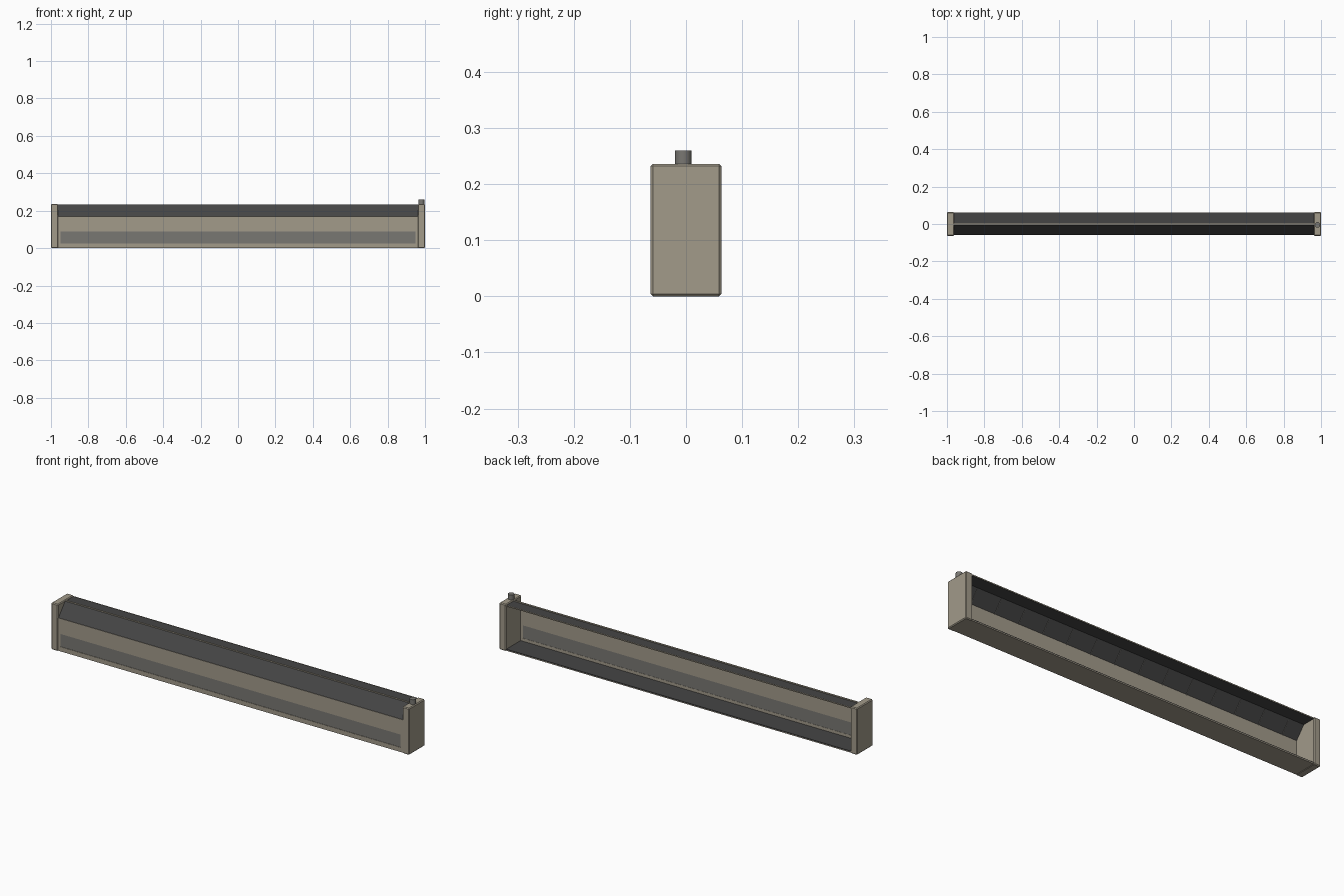
import bpy, bmesh

cube = bpy.data.objects.get("Cube")
if cube:
    bpy.data.objects.remove(cube, do_unlink=True)


def material(name, rgb):
    m = bpy.data.materials.new(name)
    m.use_nodes = True
    color = (*rgb, 1)
    m.diffuse_color = color
    m.node_tree.nodes["Principled BSDF"].inputs["Base Color"].default_value = color
    return m


BEIGE = material("warm beige", (0.36, 0.325, 0.255))
DARK = material("charcoal", (0.06, 0.06, 0.06))
GREY = material("mid grey", (0.19, 0.185, 0.17))


def extrude_x(name, profile, x0, x1, mat, bevel=0):
    """Sweep a (y, z) outline along x."""
    bm = bmesh.new()
    base = bm.faces.new([bm.verts.new((x0, y, z)) for y, z in profile])
    grown = bmesh.ops.extrude_face_region(bm, geom=[base])["geom"]
    moved = [v for v in grown if isinstance(v, bmesh.types.BMVert)]
    bmesh.ops.translate(bm, verts=moved, vec=(x1 - x0, 0, 0))
    bmesh.ops.recalc_face_normals(bm, faces=bm.faces)
    mesh = bpy.data.meshes.new(name)
    bm.to_mesh(mesh)
    bm.free()
    mesh.materials.append(mat)
    obj = bpy.data.objects.new(name, mesh)
    bpy.context.collection.objects.link(obj)
    if bevel:
        mod = obj.modifiers.new("Bevel", "BEVEL")
        mod.width = bevel
        mod.segments = 1
    return obj


def box(name, x, y, z, mat, bevel=0):
    outline = [(y[0], z[0]), (y[1], z[0]), (y[1], z[1]), (y[0], z[1])]
    return extrude_x(name, outline, x[0], x[1], mat, bevel)


SPAN = (-0.965, 0.965)
FRONT = (-0.060, -0.054)

# End caps and the stiles beside the front panel
for side, s in (("left", 1), ("right", -1)):
    box(side + "_end_cap", sorted((0.962 * s, s)), (-0.063, 0.063), (0, 0.236), BEIGE, 0.004)
    box(side + "_stile", sorted((0.95 * s, 0.965 * s)), FRONT, (0.02, 0.095), BEIGE)

# Front wall with a slightly recessed lower panel
box("upper_front_wall", SPAN, FRONT, (0.09, 0.168), BEIGE)
box("front_sill", SPAN, FRONT, (0.003, 0.025), BEIGE)
box("front_panel", SPAN, (-0.058, -0.055), (0.02, 0.095), GREY)

# Floor: pale underside, dark lining
box("floor", SPAN, (-0.060, 0.060), (0.002, 0.007), BEIGE)
box("floor_lining", SPAN, (-0.054, 0.060), (0.006, 0.010), DARK)

# Sloping front hatch, roof and their pale trims
extrude_x("sloped_hatch", [(-0.060, 0.166), (-0.006, 0.232), (-0.006, 0.226), (-0.056, 0.165)],
          SPAN[0], SPAN[1], DARK)
box("roof", SPAN, (-0.006, 0.060), (0.226, 0.231), DARK)
box("ridge_trim", SPAN, (-0.005, 0.004), (0.230, 0.234), BEIGE)
box("roof_back_lip", SPAN, (0.058, 0.061), (0.227, 0.232), BEIGE)

# Thin ribs under the hatch
for i in range(14):
    x = -0.88 + i * 0.135
    extrude_x(f"hatch_rib_{i + 1}", [(-0.055, 0.166), (-0.010, 0.222), (-0.008, 0.220), (-0.053, 0.164)],
              x - 0.001, x + 0.001, GREY)

# Round knob on the left cap
bpy.ops.mesh.primitive_cylinder_add(vertices=24, radius=0.015, depth=0.03, location=(0.981, -0.005, 0.245))
knob = bpy.context.object
knob.name = "knob"
knob.data.materials.append(GREY)
bpy.ops.object.shade_smooth_by_angle()
